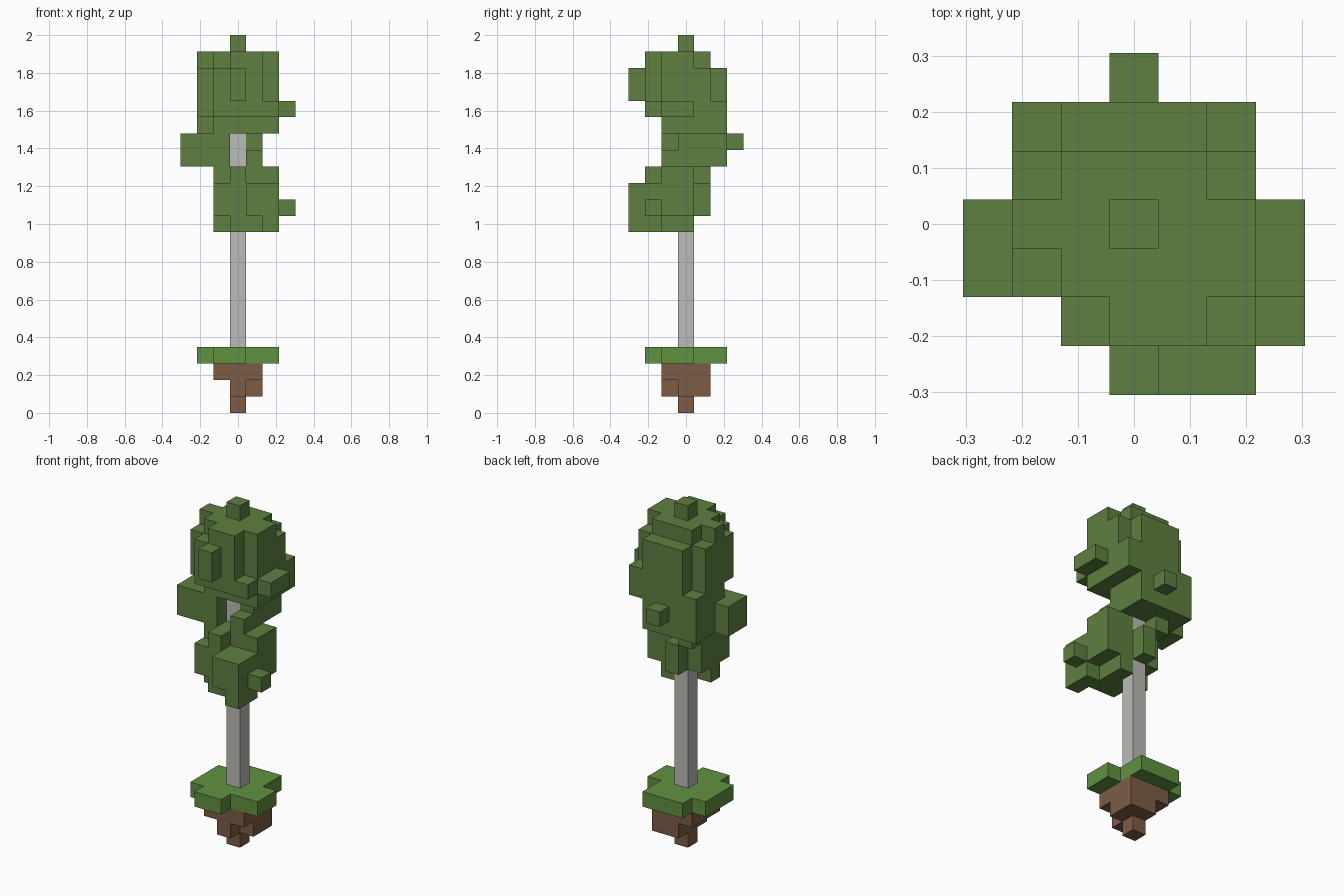
import bpy
import bmesh
from mathutils import Vector

default = bpy.data.objects.get("Cube")
if default:
    bpy.data.objects.remove(default, do_unlink=True)

UNIT = 2 / 23  # edge length of one block


def make_material(name, colour):
    material = bpy.data.materials.new(name)
    material.use_nodes = True
    material.diffuse_color = (*colour, 1)
    shader = next(n for n in material.node_tree.nodes if n.type == "BSDF_PRINCIPLED")
    shader.inputs["Base Color"].default_value = (*colour, 1)
    shader.inputs["Roughness"].default_value = 0.9
    return material


def span(limits):
    """An inclusive range from a single number or a (low, high) pair."""
    low, high = limits if isinstance(limits, tuple) else (limits, limits)
    return range(low, high + 1)


def block(x, y, z):
    """All grid cells inside one rectangular block."""
    return {(i, j, k) for i in span(x) for j in span(y) for k in span(z)}


def build_part(name, cells, material):
    """Skin the outside of a set of grid cells with flat faces."""
    bm = bmesh.new()
    for cell in cells:
        centre = Vector(cell) + Vector((0, 0, 0.5))
        for axis in range(3):
            for sign in (-1, 1):
                normal = Vector((0, 0, 0))
                normal[axis] = sign
                neighbour = tuple(int(c + n) for c, n in zip(cell, normal))
                if neighbour in cells:
                    continue
                u = Vector((0, 0, 0))
                u[(axis + 1) % 3] = 0.5
                v = normal.cross(u)
                middle = centre + normal / 2
                corners = (middle - u - v, middle + u - v, middle + u + v, middle - u + v)
                bm.faces.new([bm.verts.new(c * UNIT) for c in corners])
    bmesh.ops.remove_doubles(bm, verts=bm.verts, dist=UNIT / 100)
    mesh = bpy.data.meshes.new(name)
    bm.to_mesh(mesh)
    bm.free()
    mesh.materials.append(material)
    part = bpy.data.objects.new(name, mesh)
    bpy.context.collection.objects.link(part)
    return part


leaf = make_material("leaf green", (0.112, 0.216, 0.051))
grass = make_material("grass green", (0.118, 0.283, 0.053))
bark = make_material("pale grey bark", (0.497, 0.497, 0.467))
soil = make_material("brown soil", (0.205, 0.107, 0.061))

# Stepped clod of soil
soil_cells = (
    block(0, 0, 0)
    | block(0, (-1, 1), 1)
    | block(1, (0, 1), 1)
    | block((-1, 1), (-1, 1), 2)
)

# Ragged grass plate
grass_cells = (
    block((-1, 0), -2, 3)
    | block((-2, 2), (-1, 0), 3)
    | block((-2, 1), 1, 3)
    | block((-1, 1), 2, 3)
)

# Straight trunk
trunk_cells = block(0, 0, (4, 16))

# Lower clump of leaves, leaning forward
lower_cells = (
    block((-1, 2), (-1, 0), (12, 14))
    | block((-1, 1), -1, 11)
    | block(1, 0, 11)
    | block(0, -2, (11, 14))
    | block((1, 2), -2, (11, 13))
    | block(-1, -2, (12, 13))
    | block((1, 2), -3, (12, 13))
    | block(2, -3, 11)
    | block(3, -2, 12)
    | block(0, 1, (12, 13))
    | block(-1, 1, 14)
)

# Skirt under the crown, open at the front
skirt_cells = (
    block((-2, 1), (1, 2), (15, 16))
    | block((-3, -1), (-1, 0), (15, 16))
    | block(1, 0, (15, 16))
    | block(1, -1, 15)
    | block(0, 3, 16)
)

# Crown core
crown_cells = (
    block((-1, 1), (-1, 1), (17, 21))
    | block((-2, 2), 0, (17, 21))
    | block(2, -1, (17, 21))
    | block((-2, 2), 1, (17, 20))
    | block((-1, 1), 2, (17, 20))
    | block((0, 1), -2, (18, 21))
)

# Steps and nubs around the crown
crown_cells |= (
    block(-1, -2, (18, 20))
    | block(-2, -1, (18, 20))
    | block(0, -3, (19, 20))
    | block(2, 2, (17, 18))
    | block(-2, 2, 17)
    | block(2, -2, 18)
    | block(3, (-1, 0), 18)
    | block(0, 0, 22)
)

build_part("soil_clod", soil_cells, soil)
build_part("grass_plate", grass_cells, grass)
build_part("trunk", trunk_cells, bark)
build_part("foliage", (lower_cells | skirt_cells | crown_cells) - trunk_cells, leaf)
